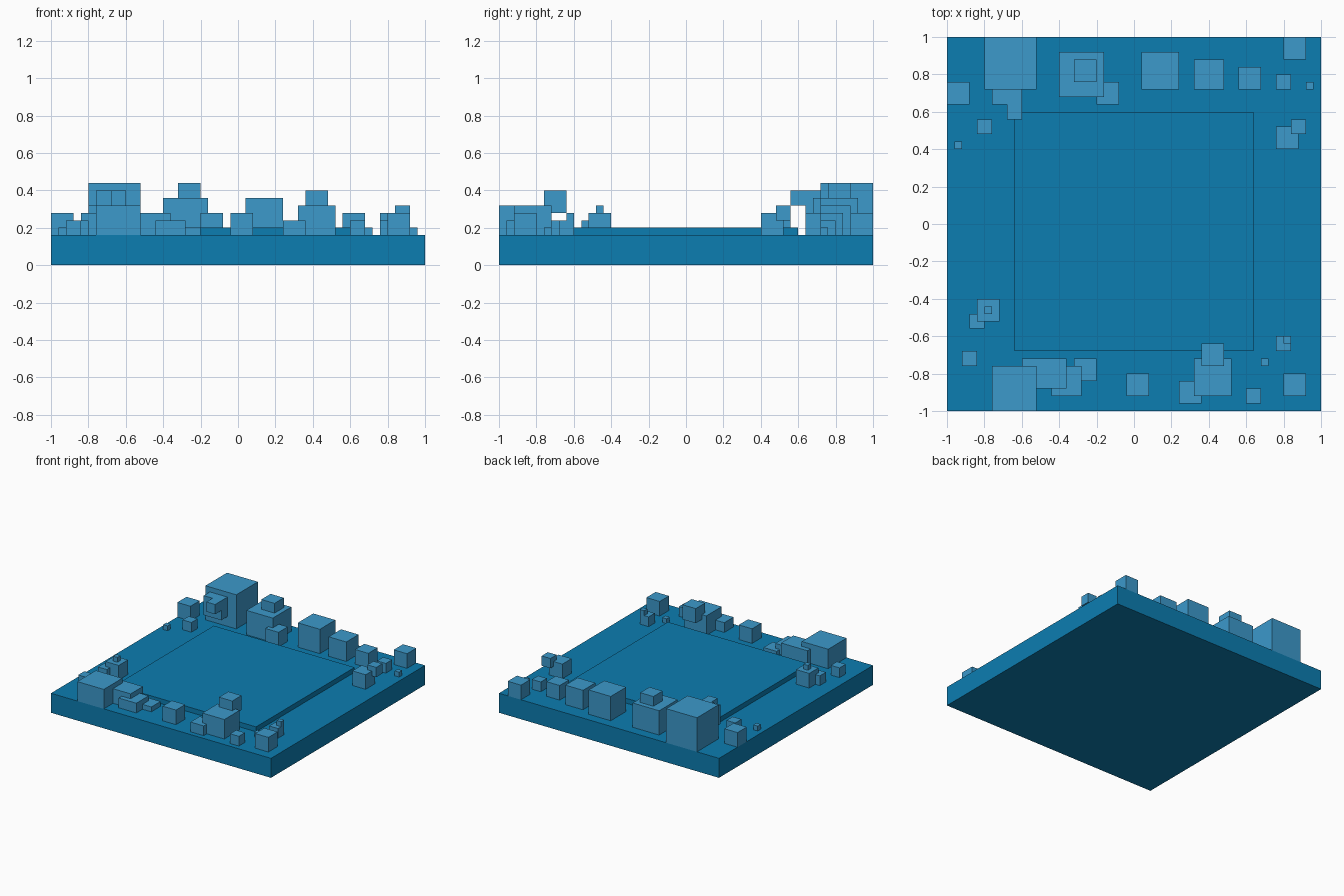
import bpy
import bmesh

if "Cube" in bpy.data.objects:
    bpy.data.objects.remove(bpy.data.objects["Cube"])


def material(name, rgb):
    m = bpy.data.materials.new(name)
    m.diffuse_color = (*rgb, 1.0)
    m.use_nodes = True
    m.node_tree.nodes["Principled BSDF"].inputs["Base Color"].default_value = m.diffuse_color
    return m


DEEP = material("deep blue", (0.0037, 0.205, 0.440))
LIGHT = material("light blue", (0.045, 0.319, 0.597))


def box(name, x, y, z, mat):
    """Axis-aligned box from (min, max) ranges."""
    bm = bmesh.new()
    bmesh.ops.create_cube(bm, size=1)
    ranges = (x, y, z)
    for v in bm.verts:
        v.co = [r[1] if c > 0 else r[0] for c, r in zip(v.co, ranges)]
    mesh = bpy.data.meshes.new(name)
    bm.to_mesh(mesh)
    bm.free()
    mesh.materials.append(mat)
    ob = bpy.data.objects.new(name, mesh)
    bpy.context.collection.objects.link(ob)
    return ob


U = 0.04   # building unit
GROUND = 4  # base thickness in units


def block(name, x, y, w, d, top, bottom=GROUND):
    """Block placed by its minimum corner, in building units."""
    box(name, (x * U, (x + w) * U), (y * U, (y + d) * U),
        (bottom * U, top * U), LIGHT)


# base slab and raised central platform
box("base_slab", (-1, 1), (-1, 1), (0, 0.16), DEEP)
box("raised_platform", (-0.64, 0.64), (-0.68, 0.60), (0.16, 0.20), DEEP)

# cubes resting on the base: x, y, size, top height
cubes = [
    # back row
    (-20, 18, 7, 11), (-25, 16, 3, 7), (-10, 17, 6, 9), (-5, 16, 3, 7),
    (1, 18, 5, 9), (8, 18, 4, 8), (14, 18, 3, 7), (19, 18, 2, 6),
    (20, 22, 3, 7), (23, 18, 1, 5),
    # sides
    (19, 10, 3, 7), (-21, 12, 2, 6), (-24, 10, 1, 5), (-21, -13, 3, 7),
    (-22, -14, 2, 6), (-23, -19, 2, 6), (19, -17, 2, 6),
    # front row, some sunk into the base
    (-19, -25, 6, 8), (-11, -23, 4, 6), (-8, -21, 3, 5), (-1, -23, 3, 7),
    (6, -24, 3, 6), (8, -23, 5, 8), (15, -24, 2, 6), (17, -19, 1, 5),
    (20, -23, 3, 7),
]
for i, (x, y, s, top) in enumerate(cubes):
    block(f"ground_cube_{i + 1}", x, y, s, s, top)
block("front_long_block", -15, -22, 6, 4, 7)

# cubes stacked on or attached to others: x, y, size, bottom height
stacked = [
    (-19, 16, 4, 6), (-17, 14, 2, 8), (-8, 19, 3, 8), (21, 12, 2, 6),
    (-20, -12, 1, 7), (9, -19, 3, 7), (20, -16, 1, 6),
]
for i, (x, y, s, z) in enumerate(stacked):
    block(f"stacked_cube_{i + 1}", x, y, s, s, z + s, z)
